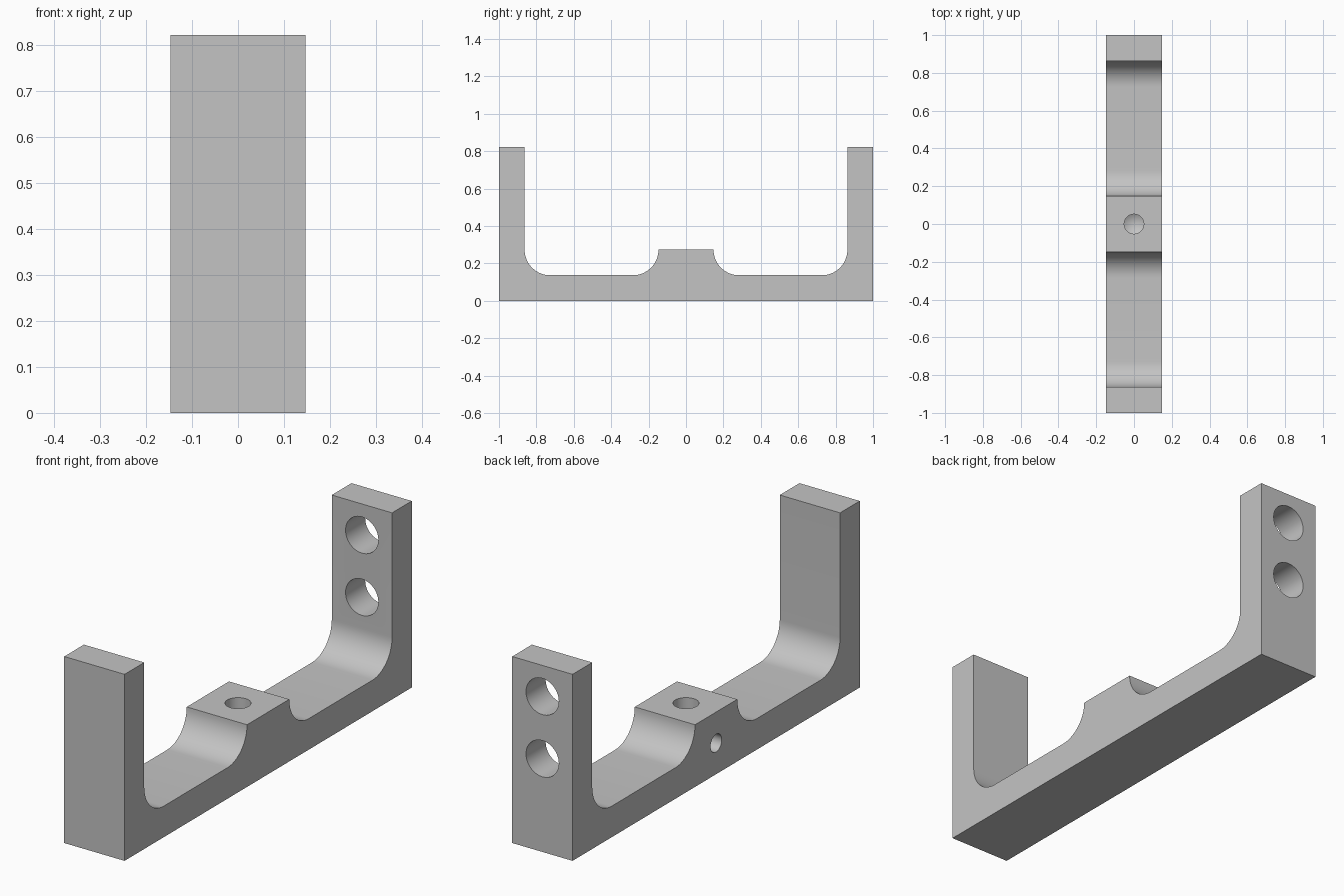
import bpy, bmesh
from math import sin, cos, pi, radians
from mathutils import Matrix, Vector

cube = bpy.data.objects.get("Cube")
if cube:
    bpy.data.objects.remove(cube, do_unlink=True)

U = 0.137            # wall thickness, base thickness and fillet radius
HALF = 0.147         # half width of the bar and of the square boss
HEIGHT = 6 * U
ARC = 16

grey = bpy.data.materials.new("machined grey")
grey.use_nodes = True
grey.diffuse_color = (0.55, 0.55, 0.55, 1)
grey.node_tree.nodes["Principled BSDF"].inputs["Base Color"].default_value = (0.55, 0.55, 0.55, 1)


def make_object(name, bm):
    bmesh.ops.recalc_face_normals(bm, faces=bm.faces)
    mesh = bpy.data.meshes.new(name)
    bm.to_mesh(mesh)
    bm.free()
    mesh.materials.append(grey)
    obj = bpy.data.objects.new(name, mesh)
    bpy.context.collection.objects.link(obj)
    return obj


def fillet(cy, start):
    """Quarter circle of radius U in the y-z plane, counter-clockwise."""
    angles = [start + pi / 2 * i / ARC for i in range(ARC + 1)]
    return [(cy + U * cos(a), 2 * U + U * sin(a)) for a in angles]


def drill(name, start, direction, radius, depth, tip):
    """Round cutter with a pointed end, starting just outside the surface."""
    bm = bmesh.new()
    n = 48
    rings = [[bm.verts.new((radius * cos(2 * pi * i / n), radius * sin(2 * pi * i / n), z))
              for i in range(n)] for z in (-0.05, depth)]
    point = bm.verts.new((0, 0, depth + tip))
    bm.faces.new(rings[0])
    for i in range(n):
        j = (i + 1) % n
        bm.faces.new((rings[0][i], rings[0][j], rings[1][j], rings[1][i]))
        bm.faces.new((rings[1][i], rings[1][j], point))
    turn = Vector(direction).to_track_quat("Z", "Y").to_matrix().to_4x4()
    bm.transform(Matrix.Translation(start) @ turn)
    obj = make_object(name, bm)
    obj.hide_render = True
    return obj


# Bracket body: half profile, mirrored, then extruded across the width
half = [(HALF, 2 * U)]
half += fillet(HALF + U, pi)[1:]
half += fillet(1 - 2 * U, 1.5 * pi)
half += [(1 - U, HEIGHT), (1, HEIGHT), (1, 0)]
profile = half + [(-y, z) for y, z in reversed(half)]

bm = bmesh.new()
side = bm.faces.new([bm.verts.new((-HALF, y, z)) for y, z in profile])
extruded = bmesh.ops.extrude_face_region(bm, geom=[side])
bmesh.ops.translate(bm, vec=(2 * HALF, 0, 0),
                    verts=[g for g in extruded["geom"] if isinstance(g, bmesh.types.BMVert)])
bracket = make_object("bracket", bm)

# Two through holes in the back arm, blind holes in the boss top and one side
cutters = [drill("arm_hole_cutter", (0, 1, z), (0, -1, 0), 0.08, U + 0.05, 0.03)
           for z in (3 * U, 5 * U)]
cutters.append(drill("boss_hole_cutter", (0, 0, 2 * U), (0, 0, -1), 0.052, U, 0.03))
cutters.append(drill("side_hole_cutter", (-HALF, 0, U), (1, 0, 0), 0.039, 0.065, 0.022))

bpy.context.view_layer.objects.active = bracket
for cutter in cutters:
    mod = bracket.modifiers.new("hole", "BOOLEAN")
    mod.operation = "DIFFERENCE"
    mod.solver = "EXACT"
    mod.object = cutter
    bpy.ops.object.modifier_apply(modifier=mod.name)
    bpy.data.objects.remove(cutter, do_unlink=True)

# Smooth curved walls, sharp machined edges
bpy.ops.object.select_all(action="DESELECT")
bracket.select_set(True)
bpy.ops.object.shade_smooth_by_angle(angle=radians(20))
